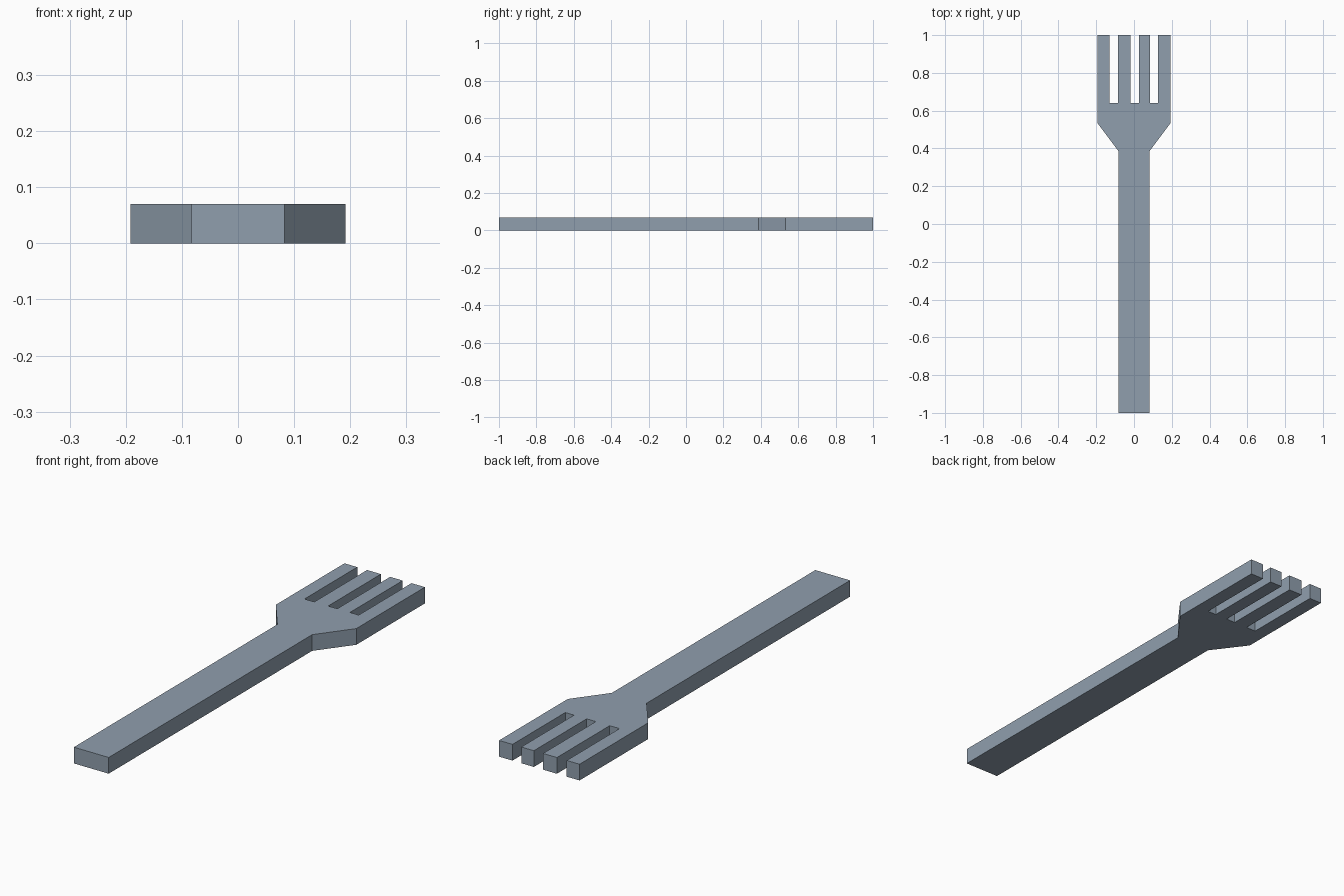
import bpy, bmesh

if "Cube" in bpy.data.objects:
    bpy.data.objects.remove(bpy.data.objects["Cube"])

THICK = 0.07
HANDLE = 0.083          # handle half width
HEAD = 0.192            # head half width
NECK_Y, SHOULDER_Y, SLOT_Y, TIP_Y = 0.387, 0.532, 0.64, 1.0
SLOTS = [(0.128, 0.086), (0.026, -0.018), (-0.084, -0.131)]  # right to left

# Outline: handle and right shoulder
outline = [(-HANDLE, -1), (HANDLE, -1), (HANDLE, NECK_Y),
           (HEAD, SHOULDER_Y), (HEAD, TIP_Y)]
# Slots between the four tines
for right, left in SLOTS:
    outline += [(right, TIP_Y), (right, SLOT_Y), (left, SLOT_Y), (left, TIP_Y)]
# Left shoulder
outline += [(-HEAD, TIP_Y), (-HEAD, SHOULDER_Y), (-HANDLE, NECK_Y)]

# Extrude the outline into a flat slab
bm = bmesh.new()
base = bm.faces.new([bm.verts.new((x, y, 0)) for x, y in outline])
ext = bmesh.ops.extrude_face_region(bm, geom=[base], use_keep_orig=True)
top = [v for v in ext["geom"] if isinstance(v, bmesh.types.BMVert)]
bmesh.ops.translate(bm, verts=top, vec=(0, 0, THICK))
bmesh.ops.recalc_face_normals(bm, faces=bm.faces)

mesh = bpy.data.meshes.new("fork")
bm.to_mesh(mesh)
bm.free()
fork = bpy.data.objects.new("fork", mesh)
bpy.context.collection.objects.link(fork)

# Blue-grey metal
steel = bpy.data.materials.new("steel")
steel.diffuse_color = (0.28, 0.345, 0.42, 1)
steel.use_nodes = True
steel.node_tree.nodes["Principled BSDF"].inputs["Base Color"].default_value = steel.diffuse_color
mesh.materials.append(steel)
